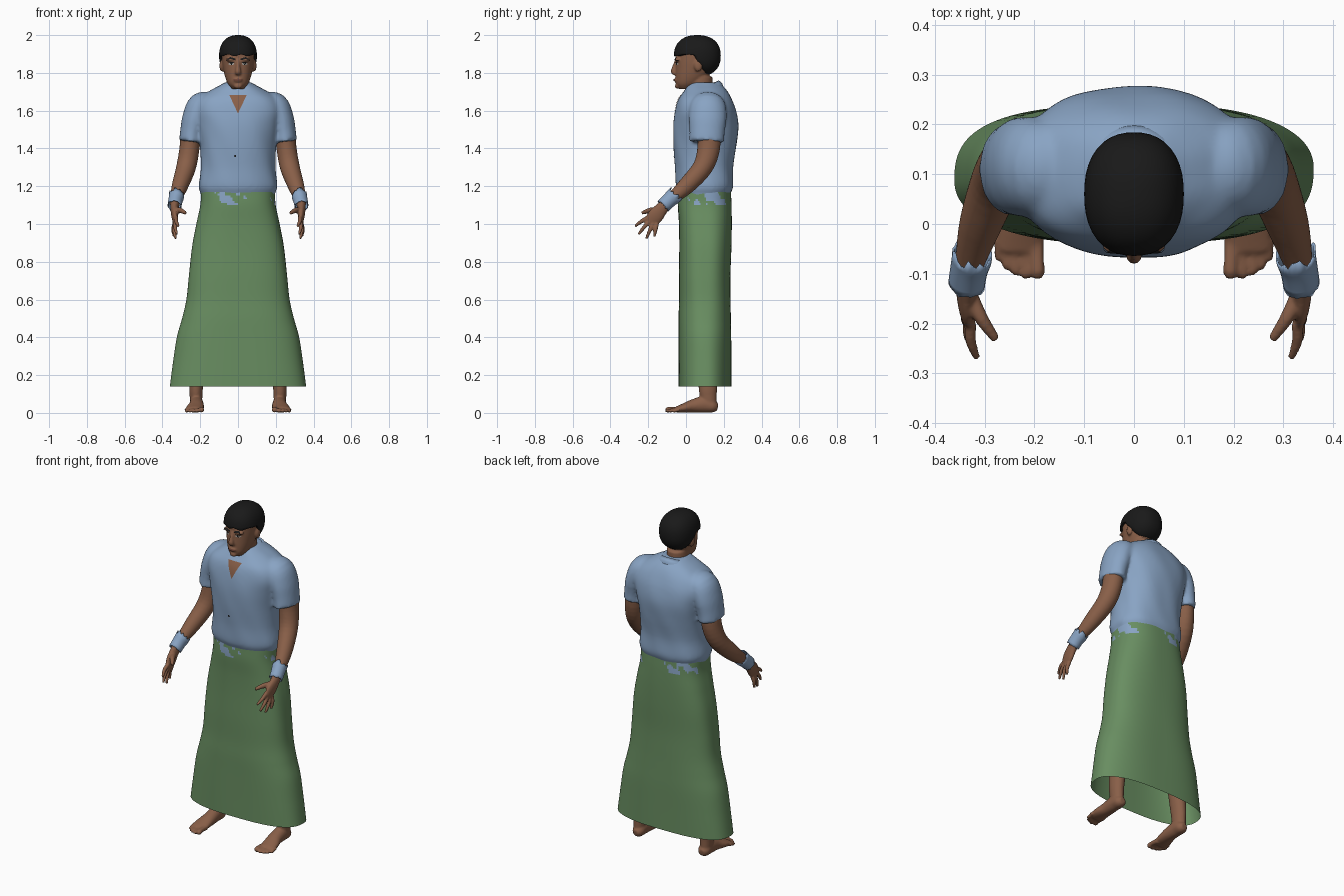
import bpy, bmesh, math, random
from mathutils import Vector

random.seed(4)
if "Cube" in bpy.data.objects:
    bpy.data.objects.remove(bpy.data.objects["Cube"])


def material(name, rgb):
    m = bpy.data.materials.new(name)
    m.use_nodes = True
    m.diffuse_color = (*rgb, 1)
    m.node_tree.nodes["Principled BSDF"].inputs["Base Color"].default_value = (*rgb, 1)
    return m


SKIN = material("brown skin", (0.25, 0.115, 0.065))
LIP = material("dark lips", (0.16, 0.06, 0.04))
SHIRT = material("blue cloth", (0.25, 0.37, 0.55))
SKIRT = material("green cloth", (0.14, 0.27, 0.12))
HAIR = material("black hair", (0.01, 0.01, 0.01))
WHITE = material("eye white", (0.4, 0.38, 0.35))


def curve_through(points, steps):
    """Smooth path through tuples of x, y, z, radius a, radius b."""
    p = [Vector(q) for q in points]
    p = [2 * p[0] - p[1]] + p + [2 * p[-1] - p[-2]]
    out = []
    for a, b, c, d in zip(p, p[1:], p[2:], p[3:]):
        for k in range(steps):
            t = k / steps
            out.append(0.5 * (2 * b + (c - a) * t + (2 * a - 5 * b + 4 * c - d) * t * t
                              + (3 * b - a - 3 * c + d) * t ** 3))
    return out + [p[-2]]


def tube(bm, points, n=24, power=2, flat=False, cap=True, steps=4, wobble=None):
    """Sweep a superellipse: radius a lies near x, radius b across it."""
    path = curve_through(points, steps)
    rings = []
    for i, q in enumerate(path):
        c = Vector(q[:3])
        d = Vector(path[min(i + 1, len(path) - 1)][:3]) - Vector(path[max(i - 1, 0)][:3])
        d = Vector((0, 0, 1)) if flat else d.normalized()
        u = Vector((1, 0, 0))
        u = (u - d * u.dot(d)).normalized()
        v = d.cross(u)
        ring = []
        for k in range(n):
            a = math.tau * k / n
            ca, sa = math.cos(a), math.sin(a)
            s = (abs(ca) ** power + abs(sa) ** power) ** (-1 / power)
            s *= 1 + (wobble(a, c.z) if wobble else 0)
            ring.append(bm.verts.new(c + u * ca * s * q[3] + v * sa * s * q[4]))
        rings.append(ring)
    for r0, r1 in zip(rings, rings[1:]):
        for k in range(n):
            bm.faces.new((r0[k], r0[(k + 1) % n], r1[(k + 1) % n], r1[k]))
    if cap:
        bm.faces.new(rings[0])
        bm.faces.new(rings[-1])
    return rings


def blob(bm, centre, radii, power=2):
    for v in bmesh.ops.create_uvsphere(bm, u_segments=40, v_segments=24, radius=1)["verts"]:
        s = sum(abs(c) ** power for c in v.co) ** (-1 / power)
        v.co = Vector([centre[i] + radii[i] * v.co[i] * s for i in range(3)])


def finish(bm, name, mat, voxel=0, smooth=4, thick=0):
    bmesh.ops.recalc_face_normals(bm, faces=bm.faces)
    me = bpy.data.meshes.new(name)
    bm.to_mesh(me)
    bm.free()
    me.materials.append(mat)
    me.polygons.foreach_set("use_smooth", [True] * len(me.polygons))
    ob = bpy.data.objects.new(name, me)
    bpy.context.collection.objects.link(ob)
    if voxel:
        r = ob.modifiers.new("blend", "REMESH")
        r.mode, r.voxel_size, r.use_smooth_shade = "VOXEL", voxel, True
        s = ob.modifiers.new("soften", "SMOOTH")
        s.factor, s.iterations = 0.5, smooth
    if thick:
        ob.modifiers.new("thickness", "SOLIDIFY").thickness = thick
    return ob


def plate(name, mat, target, outline):
    """Thin patch laid on the front of a target; outline gives (x, z) points."""
    bm = bmesh.new()
    bm.faces.new([bm.verts.new((x, -0.3, z)) for x, z in outline])
    bmesh.ops.triangulate(bm, faces=bm.faces)
    bmesh.ops.subdivide_edges(bm, edges=bm.edges, cuts=5, use_grid_fill=True)
    ob = finish(bm, name, mat)
    w = ob.modifiers.new("lay on", "SHRINKWRAP")
    w.target, w.wrap_method, w.wrap_mode = target, "PROJECT", "ABOVE_SURFACE"
    w.use_project_y, w.use_positive_direction, w.use_negative_direction = True, True, False
    w.offset = 0.003


def oval(x, z, rx, rz):
    return [(x + rx * math.cos(i * math.tau / 12), z + rz * math.sin(i * math.tau / 12)) for i in range(12)]


def rings(rows):
    """Rows of z, half width, front y, back y become centred rings."""
    return [(0, (f + b) / 2, z, w, (b - f) / 2) for z, w, f, b in rows]


SIDES = ((1, "left"), (-1, "right"))

# Shirt: torso and short sleeves blended together
bm = bmesh.new()
folds = lambda a, z: 0.012 * math.sin(7 * a + 9 * z) * math.sin(13 * z + 2 * a)
tube(bm, rings([(1.12, .19, -.03, .225), (1.16, .196, -.038, .236), (1.2, .208, -.053, .25),
                (1.3, .197, -.057, .25), (1.42, .202, -.066, .268), (1.52, .22, -.067, .277),
                (1.6, .238, -.057, .265), (1.66, .215, -.04, .243), (1.705, .15, -.01, .218),
                (1.735, .095, .01, .19), (1.75, .07, .03, .165)]),
     n=64, power=2.4, flat=True, wobble=folds)
for s, side in SIDES:
    tube(bm, [(s * .13, .115, 1.645, .05, .07), (s * .19, .115, 1.625, .075, .095),
              (s * .225, .115, 1.56, .07, .1), (s * .243, .112, 1.49, .063, .093),
              (s * .25, .11, 1.435, .062, .092)], n=40)
shirt = finish(bm, "shirt", SHIRT, 0.01, 5)

# Folded collar, open at the front and lower there
bm = bmesh.new()
rows = []
for i in range(41):
    a = math.radians(14 + 332 * i / 40)
    back = (1 - math.cos(a)) / 2
    tip = max(0, 1 - back * 6)
    row = []
    for r, drop in ((0, .04), (.006, 0), (.03, .015), (.05, .05 + .02 * tip)):
        row.append(bm.verts.new(((.072 + r) * math.sin(a), .085 - (.085 + r * .7) * math.cos(a),
                                 1.685 + .075 * back - drop)))
    rows.append(row)
for r0, r1 in zip(rows, rows[1:]):
    for k in range(3):
        bm.faces.new((r0[k], r1[k], r1[k + 1], r0[k + 1]))
finish(bm, "collar", SHIRT, thick=0.008)
plate("open_neckline", SKIN, shirt, [(-.045, 1.68), (0, 1.585), (.045, 1.68)])
for i, z in enumerate((1.5, 1.36, 1.24)):
    plate(f"button_{i + 1}", HAIR if i == 1 else SHIRT, shirt, oval(-.015, z, .006, .006))

# Long skirt, open below, with ragged shirt hem patches at the waist
bm = bmesh.new()
tube(bm, rings([(.14, .36, -.04, .24), (.27, .342, -.04, .24), (.4, .322, -.04, .24),
                (.5, .295, -.04, .238), (.6, .273, -.037, .236), (.73, .26, -.037, .235),
                (.88, .243, -.035, .24), (1, .22, -.037, .242), (1.1, .199, -.043, .241),
                (1.17, .196, -.041, .238)]),
     n=128, power=2.6, flat=True, cap=False, steps=7,
     wobble=lambda a, z: 0.006 * math.sin(6 * a + 3 * z) * math.sin(5 * z))
skirt = finish(bm, "skirt", SKIRT)
skirt.data.materials.append(SHIRT)
for f in skirt.data.polygons:
    c = f.center
    a = math.atan2(c.y - .1, c.x)
    rag = math.sin(3 * a + 1) + .7 * math.sin(8 * a + 60 * c.z) + .4 * math.sin(23 * a)
    if c.z > 1.1 and rag > .55 + 9 * abs(c.z - 1.13):
        f.material_index = 1

# Head: skull, jaw, nose, ears and neck blended together
bm = bmesh.new()
tube(bm, rings([(1.715, .03, -.035, .03), (1.74, .052, -.052, .07), (1.775, .067, -.055, .11),
                (1.82, .078, -.055, .145), (1.87, .085, -.054, .16), (1.92, .084, -.054, .16),
                (1.96, .065, -.03, .14), (1.98, .03, 0, .1)]), n=48, power=2.2, flat=True)
tube(bm, [(0, .08, 1.62, .068, .07), (0, .075, 1.69, .063, .068), (0, .075, 1.78, .06, .065)], n=32)
tube(bm, [(0, -.048, 1.865, .01, .012), (0, -.058, 1.835, .011, .014), (0, -.066, 1.805, .016, .014),
          (0, -.055, 1.793, .014, .008)], n=16)
blob(bm, (0, -.05, 1.762), (.026, .015, .012))
blob(bm, (0, -.045, 1.73), (.022, .014, .014))
for s, side in SIDES:
    blob(bm, (s * .036, -.043, 1.87), (.03, .017, .009))
    blob(bm, (s * .086, .065, 1.838), (.012, .022, .032))
head = finish(bm, "head", SKIN, 0.006, 3)
plate("mouth", LIP, head, oval(0, 1.763, .024, .005))
for s, side in SIDES:
    plate(side + "_eye", WHITE, head, oval(s * .034, 1.848, .015, .006))
    plate(side + "_pupil", HAIR, head, oval(s * .034, 1.849, .0065, .0065))
    plate(side + "_upper_lid", HAIR, head, oval(s * .034, 1.856, .017, .0025))
    plate(side + "_eyebrow", HAIR, head, [(s * .012, 1.866), (s * .04, 1.873), (s * .062, 1.866),
                                         (s * .04, 1.882), (s * .012, 1.875)])

# Hair cap: rounded shell cut high over the face and low at the nape
bm = bmesh.new()
blob(bm, (0, .06, 1.89), (.1, .124, .11), 2.3)
for v in bm.verts:
    t = min(1, max(0, (v.co.y - .04) / .07))
    v.co.z = max(v.co.z, 1.893 - .108 * t + .005 * math.sin(90 * v.co.x) * (1 - t))
finish(bm, "hair", HAIR)

for s, side in SIDES:
    # Arm, palm, fingers and thumb
    bm = bmesh.new()
    tube(bm, [(s * .248, .12, 1.5, .055, .06), (s * .257, .12, 1.4, .053, .06), (s * .275, .088, 1.3, .052, .053),
              (s * .308, 0, 1.2, .043, .045), (s * .33, -.08, 1.13, .029, .031),
              (s * .336, -.125, 1.085, .022, .034), (s * .335, -.16, 1.045, .018, .042),
              (s * .331, -.187, 1.01, .013, .036)])
    tips = ((.315, -.27, .988), (.324, -.252, .945), (.33, -.21, .922), (.338, -.168, .932))
    for i, (x, y, z) in enumerate(tips):
        t = i / 3
        base = Vector((.328 + .008 * t, -.2 + .045 * t, 1.035 - .035 * t))
        mid = base.lerp(Vector((x, y, z)), .5) + Vector((.006, 0, .003))
        tube(bm, [(s * base.x, base.y, base.z, .012, .012), (s * mid.x, mid.y, mid.z, .011, .011),
                  (s * x, y, z, .007, .007)], n=12)
    tube(bm, [(s * .332, -.14, 1.07, .017, .02), (s * .306, -.19, 1.072, .014, .015),
              (s * .277, -.232, 1.058, .009, .009)], n=12)
    finish(bm, side + "_arm", SKIN, 0.005, 3)

    # Torn cloth band around the wrist
    bm = bmesh.new()
    ends = tube(bm, [(s * .325, -.068, 1.145, .041, .044), (s * .331, -.09, 1.125, .038, .04),
                     (s * .336, -.118, 1.098, .037, .039)], n=28, cap=False)
    for v in ends[0]:
        v.co += Vector((0, .8, .7)) * random.uniform(0, .026)
    for v in ends[-1]:
        v.co -= Vector((0, .8, .7)) * random.uniform(0, .008)
    finish(bm, side + "_wristband", SHIRT, thick=0.004)

    # Leg, bare foot and toes
    bm = bmesh.new()
    tube(bm, [(s * .222, .122, .03, .03, .04), (s * .222, .118, .09, .034, .045), (s * .22, .115, .16, .038, .05),
              (s * .195, .11, .45, .055, .06), (s * .15, .1, .95, .075, .08)])
    tube(bm, [(s * .221, .168, .03, .018, .018), (s * .22, .145, .034, .034, .033), (s * .22, .1, .045, .037, .044),
              (s * .22, .04, .037, .04, .036), (s * .227, -.01, .026, .047, .025),
              (s * .23, -.055, .017, .048, .015)])
    for x, y, r in ((.194, -.106, .016), (.218, -.107, .011), (.238, -.1, .011), (.256, -.089, .01), (.272, -.07, .01)):
        tube(bm, [(s * (x + .003), -.03, .018, r, r), (s * x, y + .025, r + .004, r * .9, r * .8),
                  (s * x, y + .008, r, r, r * .95), (s * x, y - .004, r, r * .5, r * .5)], n=12)
    finish(bm, side + "_leg", SKIN, 0.006, 3)
